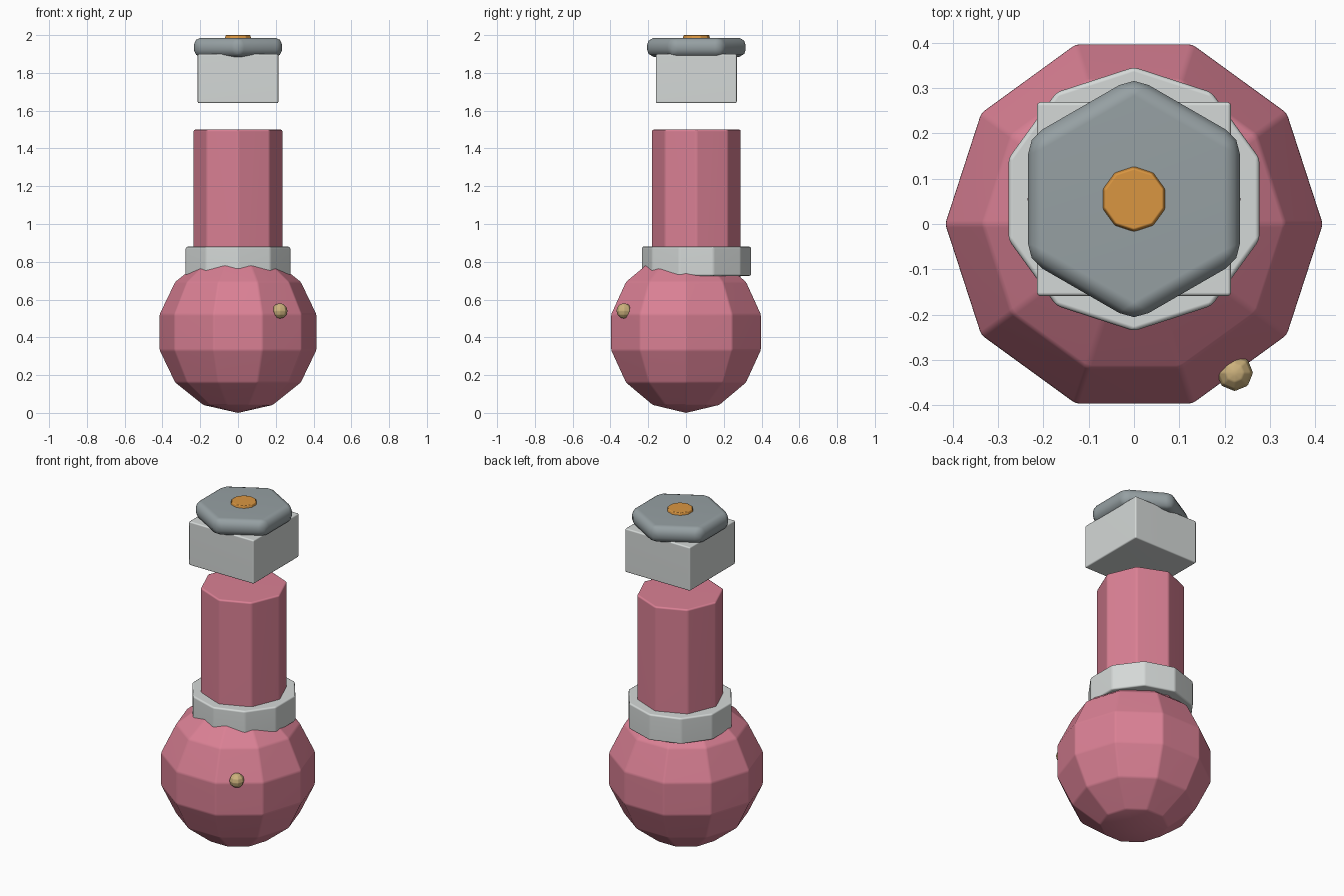
import bpy, math

if "Cube" in bpy.data.objects:
    bpy.data.objects.remove(bpy.data.objects["Cube"])

AXIS_Y = 0.055  # the neck and stopper stand slightly behind the body centre


def material(name, rgb):
    m = bpy.data.materials.new(name)
    m.diffuse_color = (*rgb, 1)
    m.use_nodes = True
    m.node_tree.nodes["Principled BSDF"].inputs["Base Color"].default_value = m.diffuse_color
    return m


pink = material("pink glass", (0.70, 0.216, 0.297))
pale = material("pale grey", (0.66, 0.69, 0.68))
grey = material("slate grey", (0.305, 0.352, 0.366))
orange = material("orange", (0.70, 0.305, 0.053))
tan = material("tan", (0.61, 0.445, 0.205))


def finish(name, mat, bevel=0.0, segments=2):
    """Name, colour, soften edges and shade the active object."""
    ob = bpy.context.object
    ob.name = name
    ob.data.materials.append(mat)
    bpy.ops.object.transform_apply(location=False, rotation=True, scale=True)
    if bevel:
        mod = ob.modifiers.new("soft edges", 'BEVEL')
        mod.width = bevel
        mod.segments = segments
        mod.limit_method = 'ANGLE'
        mod.angle_limit = math.radians(10)
        bpy.ops.object.shade_smooth()
        ob.modifiers.new("flat faces", 'WEIGHTED_NORMAL')
    return ob


def prism(name, sides, r_low, r_high, z0, z1, mat, bevel, turn=0.0):
    """Upright prism with a corner pointing along y (plus turn)."""
    bpy.ops.mesh.primitive_cone_add(
        vertices=sides, radius1=r_low, radius2=r_high, depth=z1 - z0,
        location=(0, AXIS_Y, (z0 + z1) / 2), rotation=(0, 0, turn))
    return finish(name, mat, bevel)


# round faceted body
bpy.ops.mesh.primitive_uv_sphere_add(segments=10, ring_count=7, radius=0.427,
                                     location=(0, 0, 0.427),
                                     rotation=(0, 0, math.pi / 2))
finish("flask_body", pink, 0.008)

# neck and collar
prism("neck", 8, 0.237, 0.237, 0.65, 1.5, pink, 0.01)
prism("collar", 10, 0.291, 0.291, 0.725, 0.88, pale, 0.01)

# square stopper floating above the neck
bpy.ops.mesh.primitive_cube_add(size=1, location=(0, AXIS_Y, 1.77))
bpy.context.object.scale = (0.428, 0.428, 0.26)
finish("stopper", pale, 0.008)

# hexagonal cap with heavily rounded rim, and its button
prism("stopper_cap", 6, 0.27, 0.27, 1.885, 1.986, grey, 0.037)
prism("cap_button", 10, 0.079, 0.068, 1.96, 2.0, orange, 0.004)

# small bead on the front of the body
bpy.ops.mesh.primitive_uv_sphere_add(segments=8, ring_count=6, radius=0.041,
                                     location=(0.222, -0.328, 0.54))
finish("bead", tan, 0.003)
